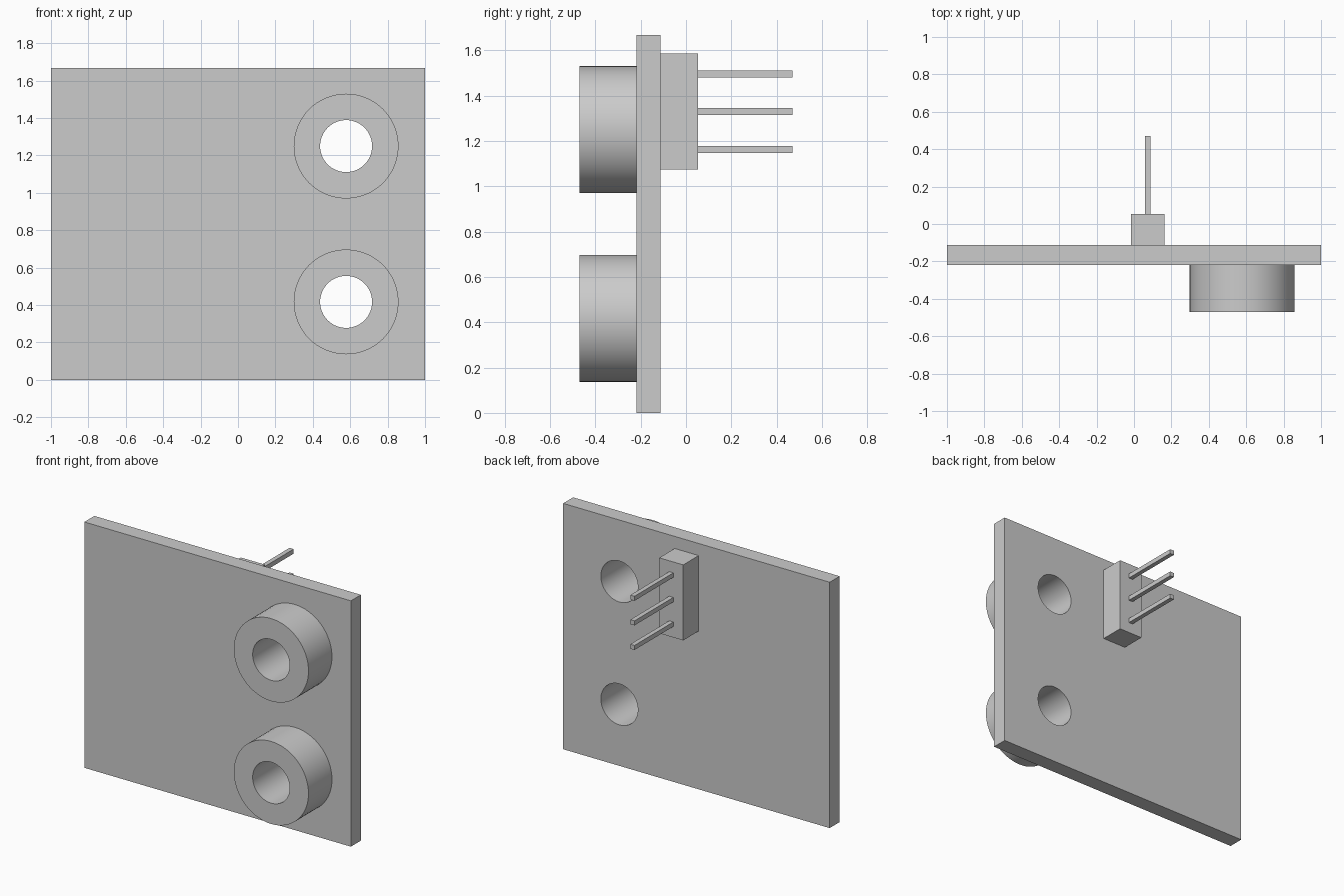
import bpy, bmesh, math
from mathutils import Matrix

if "Cube" in bpy.data.objects:
    bpy.data.objects.remove(bpy.data.objects["Cube"])

HEIGHT = 1.667
Y_FRONT, Y_FACE, Y_BACK, Y_BLOCK, Y_TIP = -0.47, -0.2185, -0.1115, 0.054, 0.47
HOLE_X, HOLE_R, RING_R = 0.578, 0.139, 0.28
HOLE_ZS = {"lower": 0.417, "upper": 1.25}
HEAD_X, HEAD_Z, PITCH = 0.073, 1.329, 0.1667


def new_object(name, bm):
    mesh = bpy.data.meshes.new(name)
    bmesh.ops.recalc_face_normals(bm, faces=bm.faces)
    bm.to_mesh(mesh)
    bm.free()
    ob = bpy.data.objects.new(name, mesh)
    bpy.context.collection.objects.link(ob)
    return ob


def box(name, x0, x1, y0, y1, z0, z1):
    bm = bmesh.new()
    m = Matrix.Translation(((x0 + x1) / 2, (y0 + y1) / 2, (z0 + z1) / 2))
    bmesh.ops.create_cube(bm, size=1, matrix=m @ Matrix.Diagonal((x1 - x0, y1 - y0, z1 - z0, 1)))
    return new_object(name, bm)


def smooth(ob):
    bpy.ops.object.select_all(action='DESELECT')
    ob.select_set(True)
    bpy.context.view_layer.objects.active = ob
    bpy.ops.object.shade_smooth_by_angle(angle=math.radians(30))


def transducer_ring(name, x, z):
    # rectangular section spun about the y axis
    bm = bmesh.new()
    section = [(HOLE_R, Y_FRONT), (RING_R, Y_FRONT), (RING_R, Y_FACE), (HOLE_R, Y_FACE)]
    vs = [bm.verts.new((x + r, y, z)) for r, y in section]
    edges = [bm.edges.new((vs[i], vs[(i + 1) % 4])) for i in range(4)]
    bmesh.ops.spin(bm, geom=vs + edges, cent=(x, 0, z), axis=(0, 1, 0),
                   angle=math.tau, steps=64, use_merge=True)
    bmesh.ops.remove_doubles(bm, verts=bm.verts, dist=1e-5)
    smooth(new_object(name, bm))


# circuit board
board = box("board", -1, 1, Y_FACE, Y_BACK, 0, HEIGHT)

# front rings and the holes that continue through the board
for label, z in HOLE_ZS.items():
    transducer_ring(label + "_ring", HOLE_X, z)
    bm = bmesh.new()
    m = Matrix.Translation((HOLE_X, (Y_FACE + Y_BACK) / 2, z)) @ Matrix.Rotation(math.pi / 2, 4, 'X')
    bmesh.ops.create_cone(bm, cap_ends=True, segments=64, radius1=HOLE_R,
                          radius2=HOLE_R, depth=0.3, matrix=m)
    cutter = new_object(label + "_hole_cutter", bm)
    mod = board.modifiers.new(label + "_hole", 'BOOLEAN')
    mod.operation, mod.solver, mod.object = 'DIFFERENCE', 'EXACT', cutter
    bpy.context.view_layer.objects.active = board
    bpy.ops.object.modifier_apply(modifier=mod.name)
    bpy.data.objects.remove(cutter)
smooth(board)

# pin header on the back
box("header_block", HEAD_X - 0.09, HEAD_X + 0.09, Y_BACK, Y_BLOCK, HEAD_Z - 0.256, HEAD_Z + 0.256)
for i in (-1, 0, 1):
    z = HEAD_Z + i * PITCH
    box(f"header_pin_{i + 2}", HEAD_X - 0.0155, HEAD_X + 0.0155, Y_BLOCK, Y_TIP, z - 0.0155, z + 0.0155)
